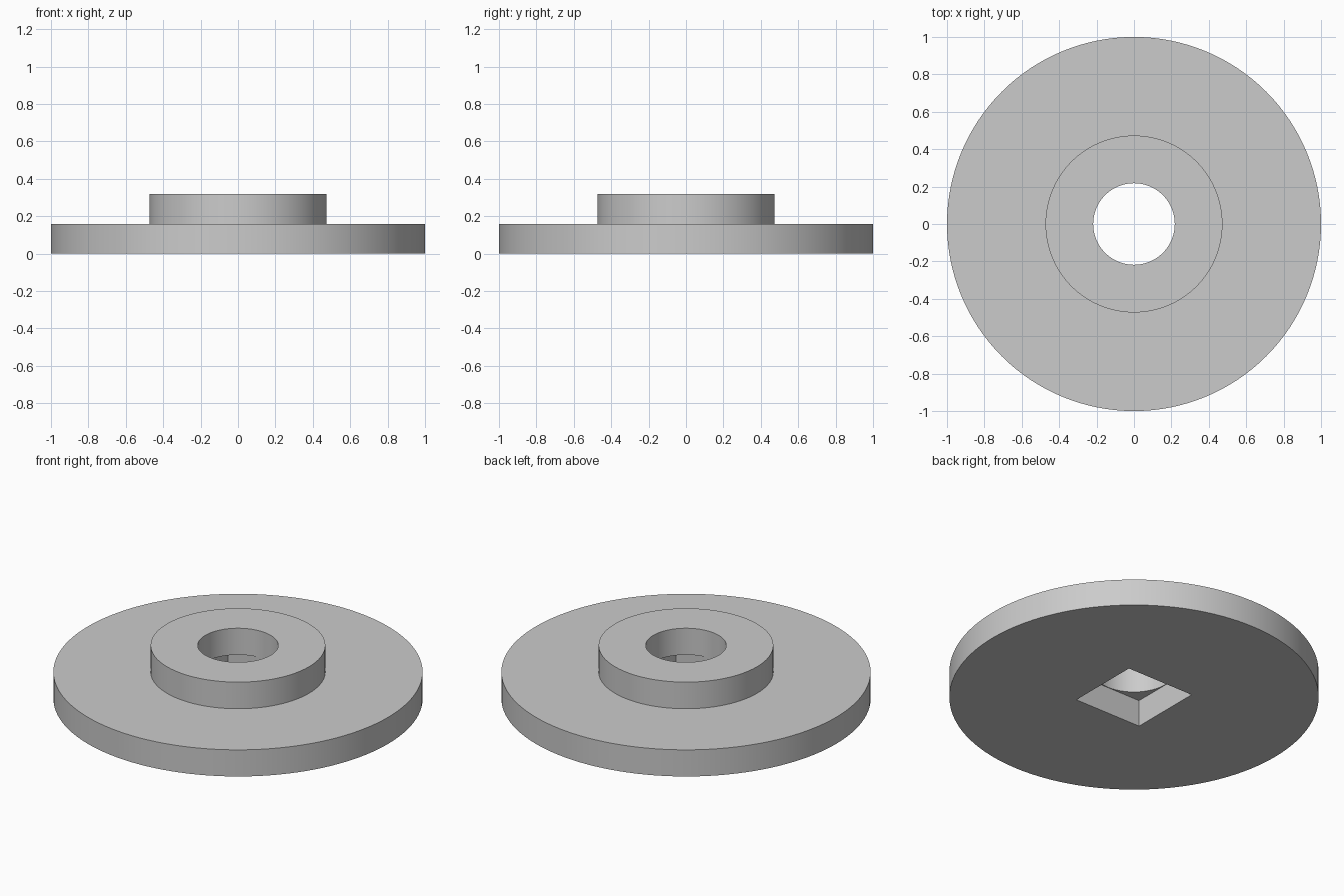
import bpy, bmesh, math

cube = bpy.data.objects.get("Cube")
if cube:
    bpy.data.objects.remove(cube, do_unlink=True)

THICK = 0.159      # flange thickness
HEIGHT = 0.318     # overall height
RIM, HUB, BORE = 1.0, 0.473, 0.218
SOCKET = 0.443     # square socket width
SEGMENTS = 128

# Plain grey
grey = bpy.data.materials.new("plain grey")
grey.use_nodes = True
colour = (0.6, 0.6, 0.6, 1)
grey.diffuse_color = colour
grey.node_tree.nodes["Principled BSDF"].inputs["Base Color"].default_value = colour


def add_object(name, bm):
    bmesh.ops.recalc_face_normals(bm, faces=bm.faces)
    mesh = bpy.data.meshes.new(name)
    bm.to_mesh(mesh)
    bm.free()
    mesh.materials.append(grey)
    obj = bpy.data.objects.new(name, mesh)
    bpy.context.collection.objects.link(obj)
    return obj


# Flange and hub with round bore: one closed profile turned about z
profile = [(BORE, 0), (RIM, 0), (RIM, THICK), (HUB, THICK), (HUB, HEIGHT), (BORE, HEIGHT)]
bm = bmesh.new()
rings = []
for i in range(SEGMENTS):
    a = math.tau * i / SEGMENTS
    rings.append([bm.verts.new((r * math.cos(a), r * math.sin(a), z)) for r, z in profile])
for i, ring in enumerate(rings):
    following = rings[(i + 1) % SEGMENTS]
    for j in range(len(profile)):
        k = (j + 1) % len(profile)
        bm.faces.new((ring[j], following[j], following[k], ring[k]))
flange = add_object("flanged_hub", bm)

# Square socket cut up from the underside to the flange top
bm = bmesh.new()
bmesh.ops.create_cube(bm, size=1)
bmesh.ops.scale(bm, vec=(SOCKET, SOCKET, 2 * THICK), verts=bm.verts)
cutter = add_object("socket_cutter", bm)
cutter.hide_render = True

cut = flange.modifiers.new("square socket", 'BOOLEAN')
cut.operation = 'DIFFERENCE'
cut.solver = 'EXACT'
cut.object = cutter

bpy.ops.object.select_all(action='DESELECT')
flange.select_set(True)
bpy.context.view_layer.objects.active = flange
bpy.ops.object.modifier_apply(modifier=cut.name)
bpy.data.objects.remove(cutter, do_unlink=True)
bpy.ops.object.shade_smooth_by_angle(angle=math.radians(30))
